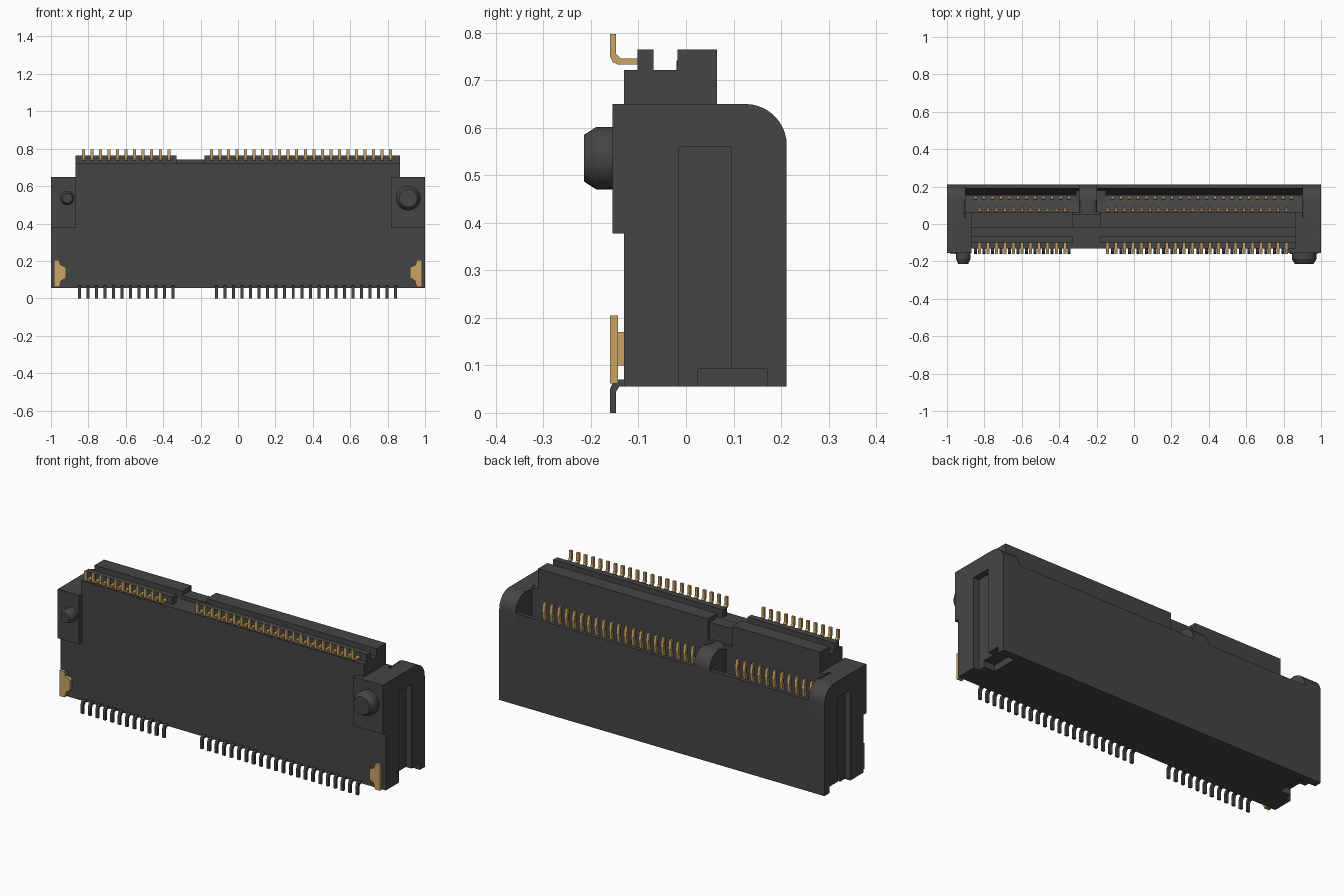
import bpy, bmesh, math
from mathutils import Vector, Matrix

if "Cube" in bpy.data.objects:
    bpy.data.objects.remove(bpy.data.objects["Cube"], do_unlink=True)


def material(name, rgb):
    m = bpy.data.materials.new(name)
    m.use_nodes = True
    m.diffuse_color = (*rgb, 1)
    b = m.node_tree.nodes["Principled BSDF"]
    b.inputs["Base Color"].default_value = (*rgb, 1)
    b.inputs["Roughness"].default_value = 0.6
    return m


BLACK = material("dark grey plastic", (0.06, 0.06, 0.06))
GOLD = material("gold contact", (0.6, 0.37, 0.13))


def finish(name, bm, mat, smooth=False):
    bmesh.ops.recalc_face_normals(bm, faces=bm.faces)
    me = bpy.data.meshes.new(name)
    bm.to_mesh(me)
    bm.free()
    me.materials.append(mat)
    ob = bpy.data.objects.new(name, me)
    bpy.context.collection.objects.link(ob)
    if smooth:
        bpy.ops.object.select_all(action="DESELECT")
        ob.select_set(True)
        bpy.context.view_layer.objects.active = ob
        bpy.ops.object.shade_smooth_by_angle(angle=math.radians(30))
    return ob


def add_prism(bm, pts, lo, hi, axis="x"):
    """Extrude a (y, z) profile along x, or an (x, z) profile along y."""
    place = (lambda p, t: (t, *p)) if axis == "x" else (lambda p, t: (p[0], t, p[1]))
    a = [bm.verts.new(place(p, lo)) for p in pts]
    b = [bm.verts.new(place(p, hi)) for p in pts]
    bm.faces.new(a)
    bm.faces.new(b[::-1])
    for i in range(len(pts)):
        j = (i + 1) % len(pts)
        bm.faces.new((a[i], a[j], b[j], b[i]))


def prism(name, pts, lo, hi, mat=BLACK, axis="x", smooth=False):
    bm = bmesh.new()
    add_prism(bm, pts, lo, hi, axis)
    return finish(name, bm, mat, smooth)


def rect(y0, y1, z0, z1):
    return [(y0, z0), (y1, z0), (y1, z1), (y0, z1)]


def box(name, x, y, z, mat=BLACK):
    return prism(name, rect(*y, *z), *x, mat)


def row(name, pts, starts, mat, width=0.016, pitch=0.0456):
    """Repeat a thin bent pin along x; starts holds (first x, count)."""
    bm = bmesh.new()
    for x0, n in starts:
        for i in range(n):
            x = x0 + i * pitch
            add_prism(bm, pts, x - width / 2, x + width / 2)
    return finish(name, bm, mat)


FRONT, BACK, BASE, TOP = -0.13, 0.212, 0.056, 0.65
R = 0.087
ARC = [(BACK - R + R * math.cos(a), TOP - R + R * math.sin(a))
       for a in (math.radians(9 * i) for i in range(11))]

# Main housing with an open card slot and a sloping rear lip
prism("housing", [(FRONT, BASE), (BACK, BASE), (BACK, 0.565), (0.19, 0.565),
                  (0.157, 0.3), (0.155, 0.3), (0.155, 0.46), (0.065, 0.48),
                  (0.065, TOP), (FRONT, TOP)], -0.9, 0.9)

# End caps: inner slab with rounded lip, outer slab with guide groove
inner = [(FRONT, BASE), (0.025, BASE), (0.025, 0.092), (0.17, 0.092),
         (0.17, BASE), (BACK, BASE)] + ARC + [(FRONT, TOP)]
outer = [(FRONT, BASE), (-0.015, BASE), (-0.015, 0.56), (0.095, 0.56),
         (0.095, 0.092), (0.17, 0.092), (0.17, BASE), (BACK, BASE)] + ARC + [(FRONT, TOP)]
for s, side in ((-1, "right"), (1, "left")):
    bm = bmesh.new()
    add_prism(bm, inner, s * 0.9, s * 0.966)
    lip = [e for e in bm.edges if all(abs(v.co.x) < 0.91 and v.co.z > 0.55
                                     and v.co.y > FRONT - 0.01 for v in e.verts)]
    bmesh.ops.bevel(bm, geom=lip, offset=0.03, segments=4, affect="EDGES", profile=0.5)
    finish(side + "_cap_inner", bm, BLACK, True)
    prism(side + "_cap_outer", outer, s * 0.966, s, smooth=True)
    # Shoulder between the cap and the upper wall
    box(side + "_shoulder", sorted((s * 0.86, s * 0.95)), (FRONT, 0.035), (0.5, TOP))

# Keying rib across the slot
box("key_filler", (-0.31, -0.15), (0.05, 0.2), (0.2, 0.47))
bm = bmesh.new()
add_prism(bm, [(0.04, 0.3), (BACK, 0.3)] + ARC + [(0.04, TOP)], -0.293, -0.197)
rim = [e for e in bm.edges if abs(e.verts[0].co.x - e.verts[1].co.x) < 1e-4
       and all(v.co.z > 0.55 for v in e.verts)]
bmesh.ops.bevel(bm, geom=rim, offset=0.035, segments=4, affect="EDGES", profile=0.5)
finish("key_rib", bm, BLACK, True)

# Upper wall, with raised ridges on both sides of the key gap
SECTIONS = ((-0.87, -0.33), (-0.18, 0.865))
box("upper_wall", (-0.87, 0.865), (FRONT, 0.05), (0.6, 0.722))
box("gap_bridge", (-0.34, -0.17), (-0.02, 0.05), (0.7, 0.742))
for i, x in enumerate(SECTIONS):
    box(f"wall_back_{i}", x, (0.0, 0.065), (0.47, 0.74))
    box(f"front_ridge_{i}", x, (-0.102, -0.068), (0.7, 0.765))
    box(f"rear_ridge_{i}", x, (-0.018, 0.065), (0.7, 0.765))

# Mounting pads and chamfered locating pegs
box("right_pad", (-1, -0.868), (-0.155, -0.12), (0.377, TOP))
box("left_pad", (0.818, 1), (-0.155, -0.12), (0.377, TOP))
for name, x, r, tip in (("right_peg", -0.913, 0.038, 0.026), ("left_peg", 0.91, 0.066, 0.049)):
    bm = bmesh.new()
    for y0, y1, r0, r1 in ((-0.14, -0.188, r, r), (-0.188, -0.215, r, tip)):
        mat = Matrix.Translation((x, (y0 + y1) / 2, 0.536)) @ Matrix.Rotation(math.pi / 2, 4, "X")
        bmesh.ops.create_cone(bm, cap_ends=True, segments=32, radius1=r0, radius2=r1,
                              depth=y0 - y1, matrix=mat)
    finish(name, bm, BLACK, True)

# Solder tabs at the lower front corners
tab = [(0.985, 0.062), (0.985, 0.205), (0.955, 0.205), (0.95, 0.18), (0.92, 0.165),
       (0.92, 0.11), (0.945, 0.095), (0.955, 0.062)]
for s, side in ((-1, "right"), (1, "left")):
    prism(side + "_solder_tab", [(s * x, z) for x, z in tab], -0.16, -0.143, GOLD, "y")
    box(side + "_tab_root", sorted((s * 0.93, s * 0.975)), (-0.15, -0.125), (0.1, 0.17), GOLD)

# Pin rows: upper tails, lower tails, and the contacts inside the slot
UPPER = ((-0.826, 11), (-0.142, 22))
LOWER = ((-0.848, 12), (-0.115, 22))
row("upper_tails", [(-0.16, 0.797), (-0.147, 0.797), (-0.147, 0.755), (-0.138, 0.746),
                    (-0.1, 0.746), (-0.1, 0.733), (-0.142, 0.733), (-0.154, 0.738),
                    (-0.16, 0.75)], UPPER, GOLD)
row("lower_tails", [(-0.16, 0), (-0.147, 0), (-0.147, 0.045), (-0.14, 0.056),
                    (-0.12, 0.056), (-0.12, 0.07), (-0.142, 0.07), (-0.154, 0.064),
                    (-0.16, 0.05)], LOWER, BLACK)
row("upper_contacts", [(0.06, 0.46), (0.075, 0.46), (0.088, 0.55), (0.08, 0.595),
                       (0.068, 0.595), (0.074, 0.55)], UPPER, GOLD)
row("lower_contacts", [(0.13, 0.45), (0.15, 0.45), (0.15, 0.49), (0.135, 0.49)], LOWER, GOLD)
